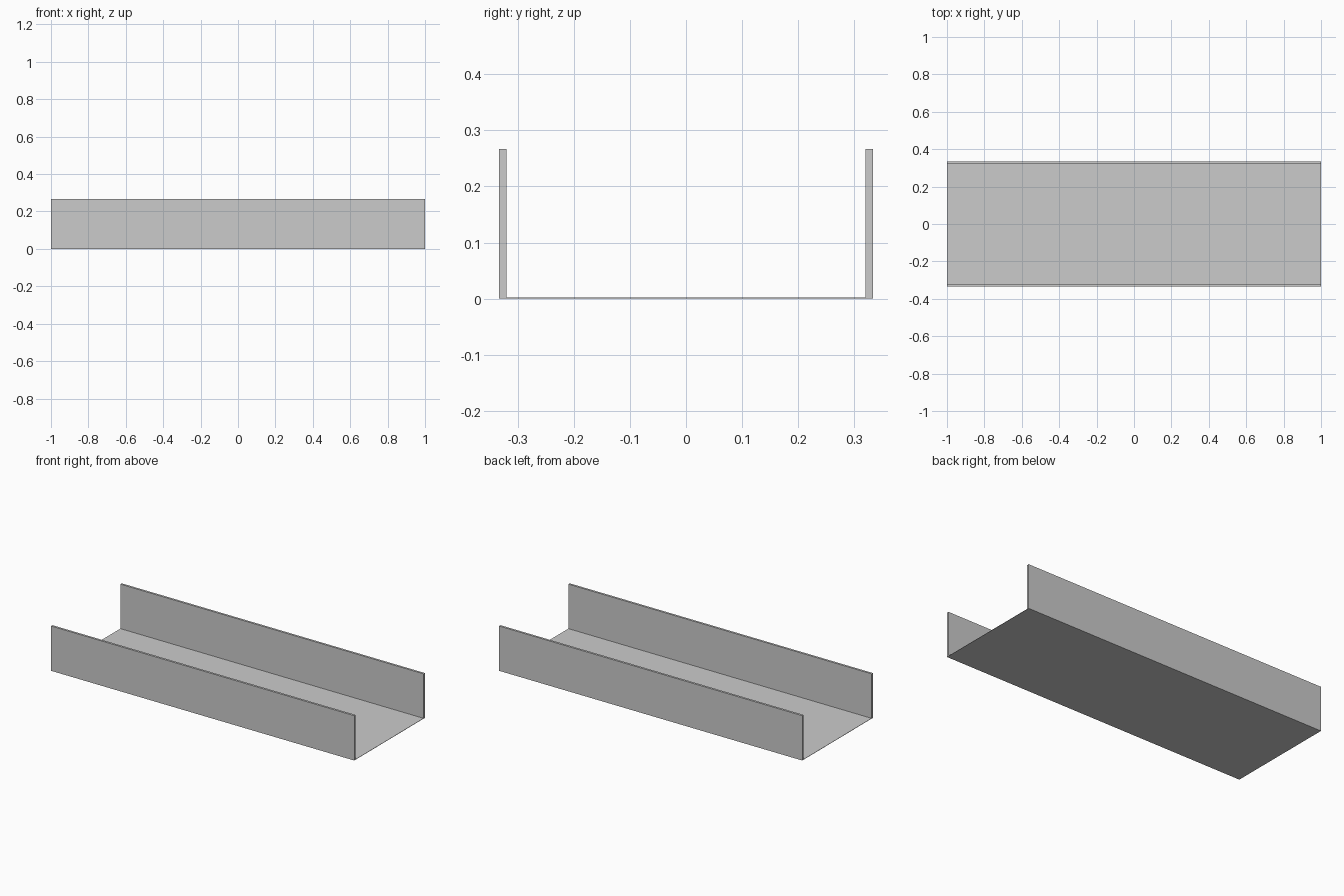
import bpy

if "Cube" in bpy.data.objects:
    bpy.data.objects.remove(bpy.data.objects["Cube"])

LENGTH, WIDTH, HEIGHT = 2.0, 0.666, 0.267
WALL, FLOOR = 0.013, 0.002


def box(name, size, centre):
    bpy.ops.mesh.primitive_cube_add(size=1, location=centre)
    obj = bpy.context.object
    obj.name = name
    obj.scale = size
    bpy.ops.object.transform_apply(location=False, rotation=False, scale=True)
    return obj


# Thin floor sheet between the walls
box("floor", (LENGTH, WIDTH - 2 * WALL, FLOOR), (0, 0, FLOOR / 2))

# Two upright side walls
for name, side in (("front_wall", -1), ("back_wall", 1)):
    box(name, (LENGTH, WALL, HEIGHT), (0, side * (WIDTH - WALL) / 2, HEIGHT / 2))
